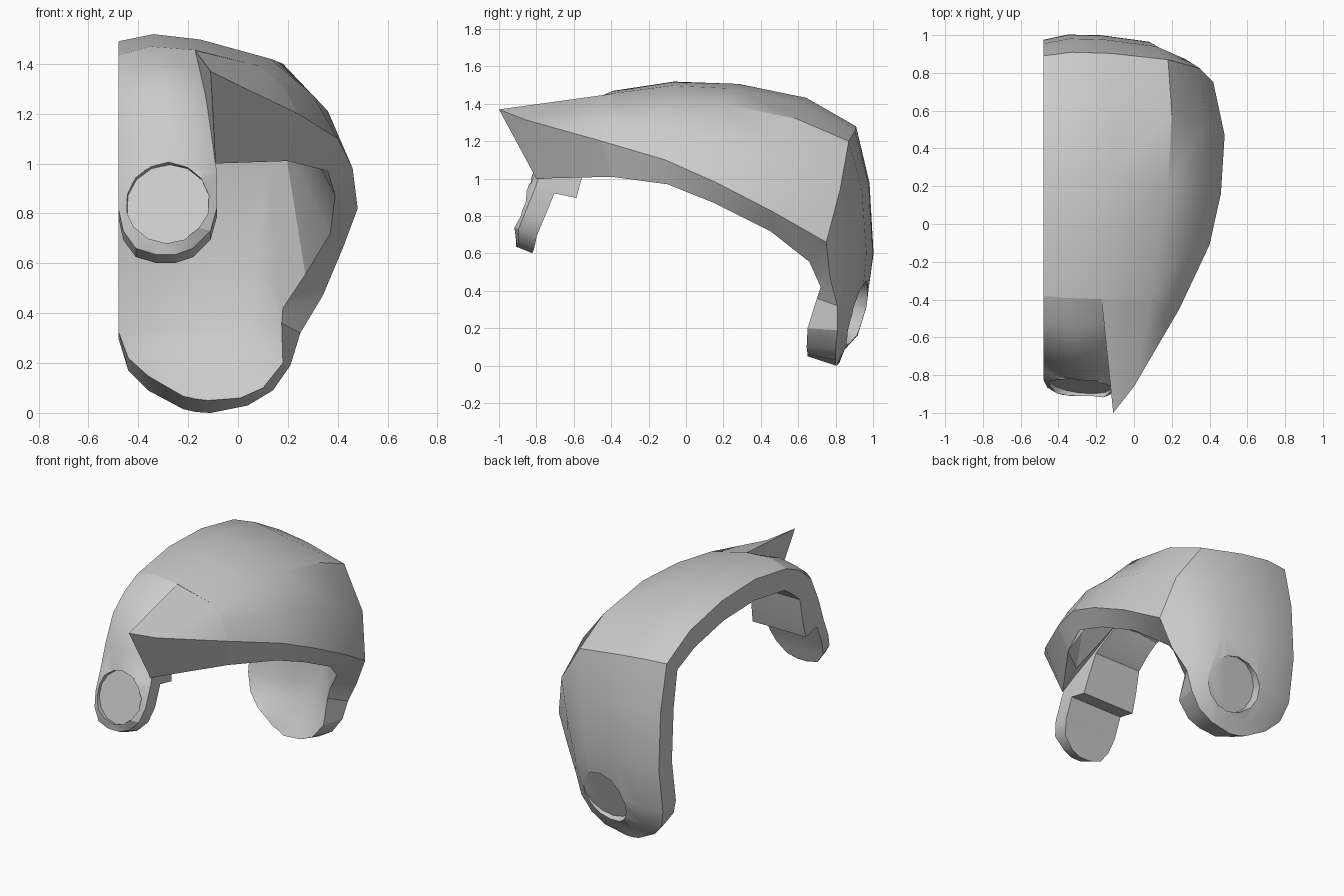
import bpy, bmesh, math
from mathutils import Vector as V

if "Cube" in bpy.data.objects:
    bpy.data.objects.remove(bpy.data.objects["Cube"])


def make_object(name, verts, faces):
    bm = bmesh.new()
    vs = [bm.verts.new(v) for v in verts]
    for f in faces:
        bm.faces.new([vs[i] for i in f])
    bmesh.ops.recalc_face_normals(bm, faces=bm.faces)
    me = bpy.data.meshes.new(name)
    bm.to_mesh(me)
    bm.free()
    ob = bpy.data.objects.new(name, me)
    bpy.context.collection.objects.link(ob)
    return ob


def loft(name, rings):
    n = len(rings[0])
    verts = [p for r in rings for p in r]
    faces = [(i * n + j, i * n + (j + 1) % n, (i + 1) * n + (j + 1) % n, (i + 1) * n + j)
             for i in range(len(rings) - 1) for j in range(n)]
    faces += [tuple(range(n)), tuple(range(len(verts) - n, len(verts)))]
    return make_object(name, verts, faces)


def inward(rail, i):
    # normal pointing under the arch, for a rail that runs front to back
    t = rail[min(i + 1, len(rail) - 1)] - rail[max(i - 1, 0)]
    return V((0, t.z, -t.y)).normalized()


def select(ob):
    bpy.ops.object.select_all(action='DESELECT')
    ob.select_set(True)
    bpy.context.view_layer.objects.active = ob


def recess(ob, floor, normal, radius):
    normal = V(normal).normalized()
    bpy.ops.mesh.primitive_cylinder_add(vertices=14, radius=radius, depth=0.4,
                                        location=V(floor) + normal * 0.2,
                                        rotation=normal.to_track_quat('Z', 'Y').to_euler())
    cutter = bpy.context.object
    cutter.hide_render = True
    mod = ob.modifiers.new("recess", 'BOOLEAN')
    mod.object = cutter
    mod.operation = 'DIFFERENCE'
    mod.solver = 'EXACT'
    select(ob)
    bpy.ops.object.modifier_apply(modifier=mod.name)
    bpy.data.objects.remove(cutter)


# Main shell: four rails running from the front, over the top, down the back lobe
inner_rail = [V(p) for p in (
    (-.48, -.38, 1.435), (-.48, -.05, 1.49), (-.48, .3, 1.48), (-.48, .64, 1.41),
    (-.48, .89, 1.28), (-.48, .955, .98), (-.48, .975, .6), (-.48, .93, .3),
    (-.44, .89, .17), (-.36, .85, .09), (-.22, .82, .015))]
crease = [V(p) for p in (
    (.09, -.4, 1.39), (.13, -.1, 1.42), (.18, .2, 1.4), (.2, .59, 1.32),
    (.18, .87, 1.2), (.12, .94, .95), (.08, .965, .6), (.04, .94, .34),
    (0, .89, .18), (-.06, .845, .08), (-.17, .81, .004))]
ridge = [V(p) for p in (
    (.24, -.45, 1.2), (.4, -.11, 1.1), (.46, .16, .98), (.48, .47, .82),
    (.42, .75, .66), (.34, .77, .47), (.25, .81, .32), (.21, .81, .19),
    (.14, .8, .09), (.04, .8, .03), (-.11, .8, 0))]
lower_edge = [V(p) for p in (
    (.2, -.4, 1.01), (.36, -.1, .97), (.39, .15, .87), (.37, .45, .72),
    (.27, .66, .555), (.18, .72, .42), (.175, .7, .36), (.18, .65, .2),
    (.1, .645, .1), (.01, .65, .06), (-.12, .65, .05))]

rings = []
for i, (a, c, d, e) in enumerate(zip(inner_rail, crease, ridge, lower_edge)):
    n = inward(inner_rail, i)
    lift = n * (0.045 if i < 4 else 0.03 if i < 9 else 0)
    b1, b2 = a.lerp(c, 0.23) - lift, a.lerp(c, 0.54) - lift
    m = (c + d) / 2 + V((.08, -n.y * .03, -n.z * .04)) * (c - d).length
    k = n * 0.14
    rings.append([a, b1, b2, c, m, d, e, c + k, b2 + k, b1 + k, a + k])
shell = loft("shell", rings)
recess(shell, (-.04, .888, .29), (0, .94, -.34), .18)

# Pointed front wing, joined to the first section of the shell
a0, b1, b2, c, m, d, e, f = rings[0][:8]
wing = make_object(
    "front_wing",
    [b2 + V((0, 0, -.002)), (-.11, -1, 1.37), (0, -.86, 1.315), c, m, d, e,
     (-.09, -.8, 1.0), f, (-.16, -.36, 1.32), (0, -.56, 1.03)],
    [(0, 1, 2, 3), (2, 4, 3), (2, 5, 4), (1, 7, 2), (7, 6, 5, 2), (0, 7, 1),
     (7, 10, 6), (10, 8, 6), (7, 9, 10), (9, 8, 10), (0, 9, 7), (0, 3, 4, 5, 6, 8, 9)])

# Front strap, rounded end first: left x, right x, left y, z, bulge, thickness
# (the inside steps out above the thin rounded end)
strap_rows = [
    (-.33, -.25, -.905, .635, .003, .09), (-.41, -.18, -.895, .66, .015, .09),
    (-.46, -.11, -.865, .73, .04, .09), (-.48, -.085, -.825, .82, .05, .09),
    (-.48, -.085, -.77, .955, .055, .09), (-.48, -.085, -.767, .965, .055, .21),
    (-.48, -.1, -.72, 1.1, .05, .2), (-.48, -.13, -.64, 1.27, .045, .165),
    (-.48, -.145, -.52, 1.37, .04, .15)]
rail = [V((r[0], r[2], r[3])) for r in strap_rows] + [a0]
strap_rings = []
for i, (xl, xr, y, z, bulge, thick) in enumerate(strap_rows):
    n = inward(rail, i)
    tilt = -0.035 * (xr - xl) / 0.4 if 1 < i < 8 else 0
    power = 4 if i < 5 else 2.5
    outer = [V((xl + (xr - xl) * t, y + tilt * t, z)) - n * bulge * (1 - abs(2 * t - 1) ** power)
             for t in (0, .15, .5, .85, 1)]
    # the inside is straight across
    inner = [V((p.x, y + tilt / 2, z)) + n * thick for p in outer]
    strap_rings.append(outer + inner[::-1])
# last ring follows the shell's first section exactly
k = inward(inner_rail, 0) * 0.14
end = [a0, a0.lerp(b1, .6), b1, b1.lerp(b2, .5), b2]
strap_rings.append(end + [p + k for p in reversed(end)])
strap = loft("front_strap", strap_rings)
recess(strap, (-.28, -.845, .835), (-.11, -.95, .3), .168)

# Smooth surfaces with crisp creases
for ob in (shell, wing, strap):
    select(ob)
    bpy.ops.object.shade_smooth_by_angle(angle=math.radians(32))
